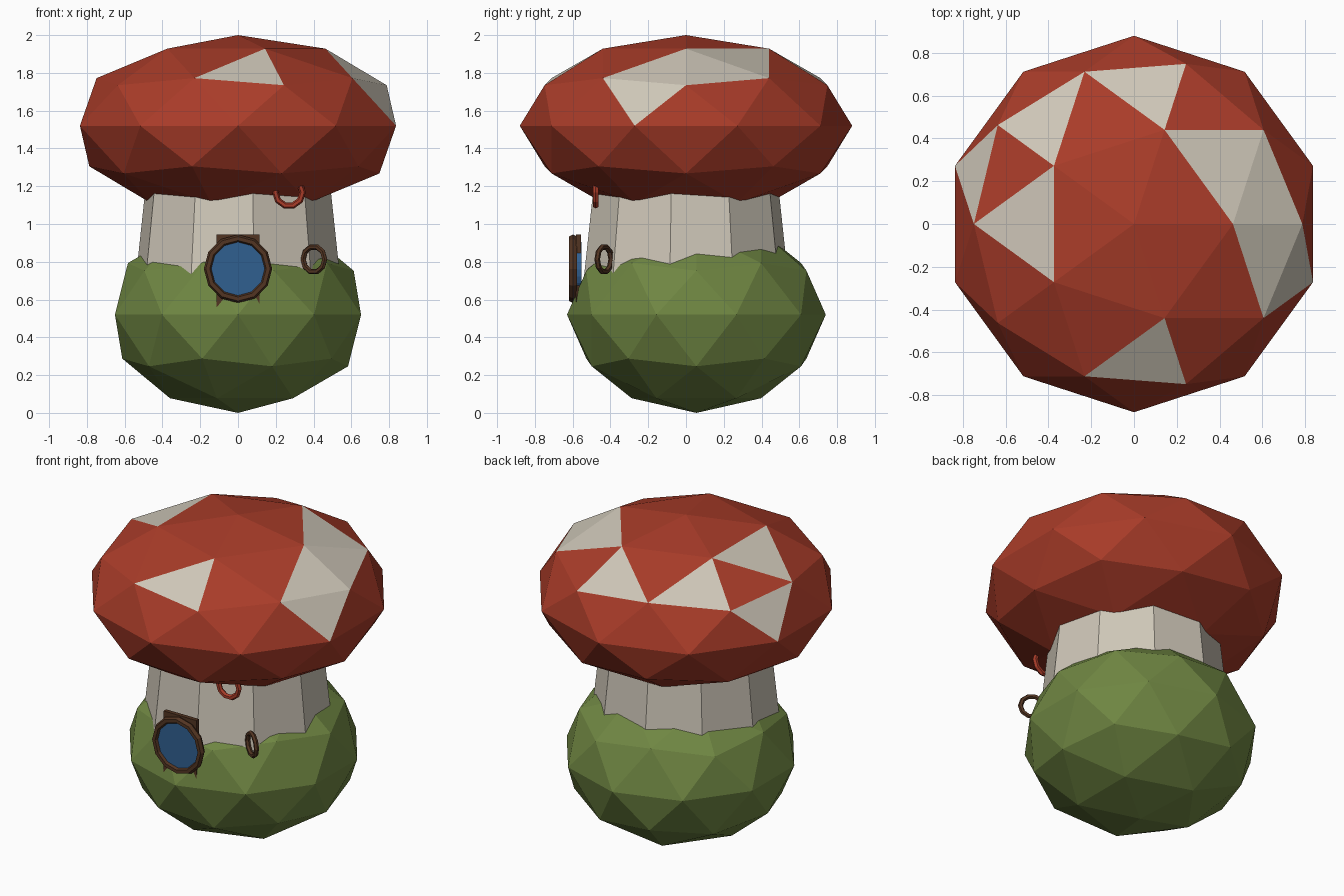
import bpy
from math import radians, pi
from mathutils import Vector

cube = bpy.data.objects.get("Cube")
if cube:
    bpy.data.objects.remove(cube, do_unlink=True)


def material(name, rgb):
    m = bpy.data.materials.new(name)
    m.use_nodes = True
    color = (*rgb, 1.0)
    m.diffuse_color = color
    m.node_tree.nodes["Principled BSDF"].inputs["Base Color"].default_value = color
    return m


RED = material("cap red", (0.40, 0.045, 0.022))
CREAM = material("cream", (0.62, 0.57, 0.48))
GREEN = material("moss green", (0.16, 0.24, 0.055))
BLUE = material("window blue", (0.03, 0.115, 0.28))
BROWN = material("dark wood", (0.085, 0.035, 0.016))


def finish(name, *mats):
    """Name the new part, apply its scale and rotation, and colour it."""
    ob = bpy.context.object
    ob.name = ob.data.name = name
    bpy.ops.object.transform_apply(location=False, rotation=True, scale=True)
    for m in mats:
        ob.data.materials.append(m)
    return ob


def faceted_ball(name, loc, scale, *mats):
    bpy.ops.mesh.primitive_ico_sphere_add(subdivisions=2, radius=1, location=loc)
    bpy.context.object.scale = scale
    return finish(name, *mats)


def ring(name, loc, major, minor, turn, mat, sides=10, depth=1.0):
    """Upright low-poly ring, turned about z."""
    bpy.ops.mesh.primitive_torus_add(
        location=loc, rotation=(pi / 2, 0, radians(turn)), major_radius=major,
        minor_radius=minor, major_segments=sides, minor_segments=6)
    bpy.context.object.scale.z = depth
    return finish(name, mat)


# Mossy base and tapered ten-sided stem
faceted_ball("mossy_base", (0, 0.055, 0.52), (0.685, 0.685, 0.52), GREEN)
bpy.ops.mesh.primitive_cone_add(vertices=10, radius1=0.56, radius2=0.484,
                                depth=0.7, location=(0, 0, 0.95),
                                rotation=(0, 0, radians(9)))
finish("stem", CREAM)

# Cap with whole facets coloured as spots
cap = faceted_ball("cap", (0, 0, 1.52), (0.88, 0.88, 0.48), RED, CREAM)
spots = [(0.06, -0.64), (0.05, 0.64), (-0.41, 0.48), (-0.74, 0.24), (-0.50, 0),
         (0.40, 0.29), (0.62, 0.15), (0.62, -0.15), (0.74, -0.24)]
upper = [f for f in cap.data.polygons if f.center.z > 0]
for spot in spots:
    face = min(upper, key=lambda f: (f.center.xy - Vector(spot)).length)
    face.material_index = 1

# Round window: backing plate, pane and frame
bpy.ops.mesh.primitive_cube_add(size=1, location=(0, -0.57, 0.75))
bpy.context.object.scale = (0.23, 0.026, 0.39)
finish("window_backing", BROWN)
bpy.ops.mesh.primitive_cylinder_add(vertices=24, radius=0.145, depth=0.05,
                                    location=(0, -0.578, 0.76),
                                    rotation=(pi / 2, 0, 0))
finish("window_pane", BLUE)
ring("window_frame", (0, -0.598, 0.763), 0.16, 0.021, 0, BROWN, 12, 1.15)

# Small rings on the stem and under the cap
ring("stem_ring", (0.402, -0.433, 0.813), 0.068, 0.015, -33, BROWN)
ring("cap_ring", (0.27, -0.478, 1.167), 0.072, 0.017, 0, RED)
